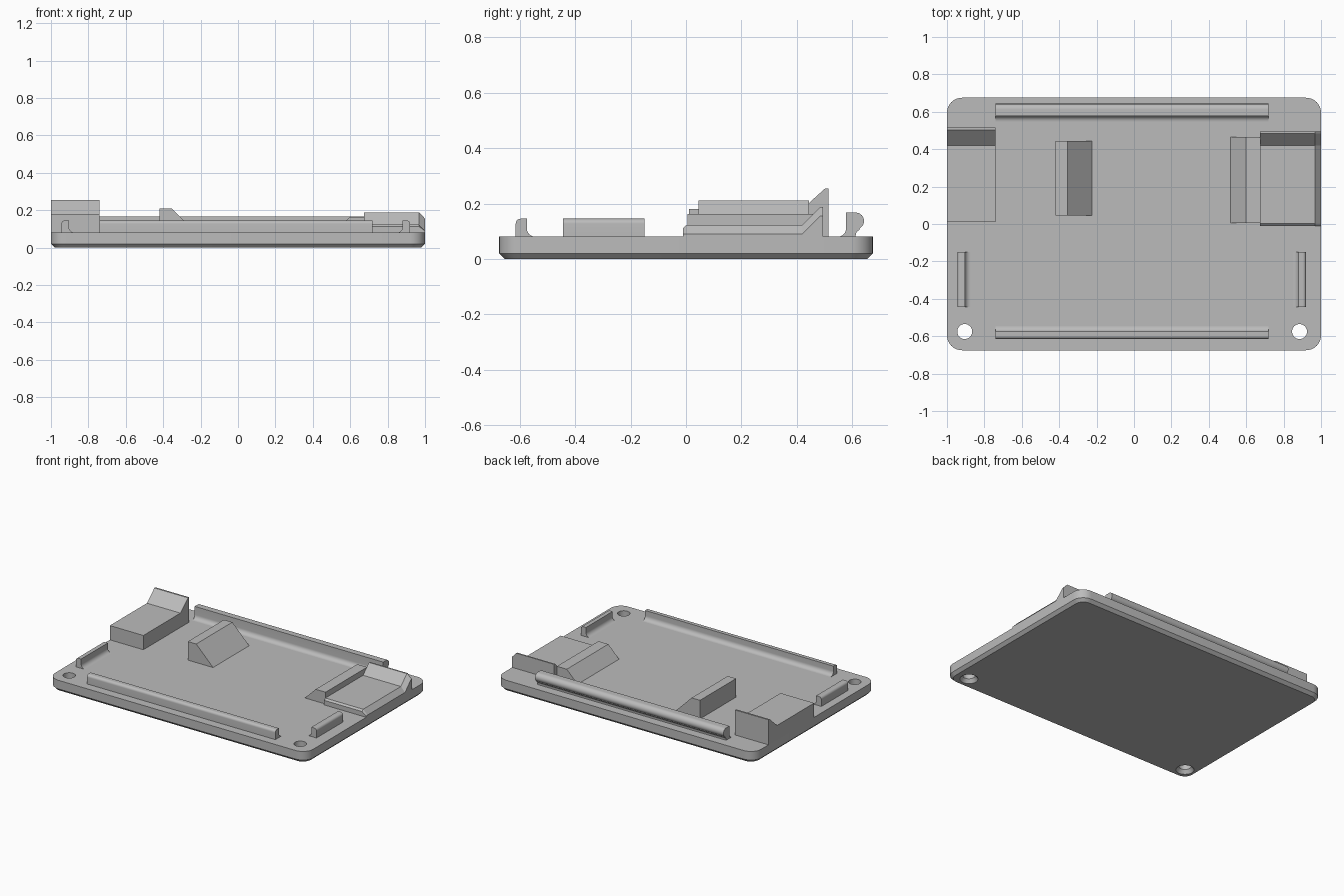
import bpy, bmesh
from math import sin, cos, pi, radians

if "Cube" in bpy.data.objects:
    bpy.data.objects.remove(bpy.data.objects["Cube"], do_unlink=True)

grey = bpy.data.materials.new("plain grey")
grey.use_nodes = True
colour = (0.5, 0.5, 0.5, 1)
grey.diffuse_color = colour
grey.node_tree.nodes["Principled BSDF"].inputs["Base Color"].default_value = colour

TOP = 0.08  # height of the base plate


def loft(name, rings, smooth=True):
    """Join matching closed rings with quads and cap both ends."""
    bm = bmesh.new()
    loops = [[bm.verts.new(p) for p in ring] for ring in rings]
    n = len(loops[0])
    for a, b in zip(loops, loops[1:]):
        for i in range(n):
            j = (i + 1) % n
            bm.faces.new((a[i], a[j], b[j], b[i]))
    bm.faces.new(loops[0])
    bm.faces.new(loops[-1])
    bmesh.ops.recalc_face_normals(bm, faces=bm.faces)
    mesh = bpy.data.meshes.new(name)
    bm.to_mesh(mesh)
    bm.free()
    mesh.materials.append(grey)
    obj = bpy.data.objects.new(name, mesh)
    bpy.context.collection.objects.link(obj)
    if smooth:
        shade(obj)
    return obj


def shade(obj):
    bpy.ops.object.select_all(action='DESELECT')
    obj.select_set(True)
    bpy.context.view_layer.objects.active = obj
    bpy.ops.object.shade_smooth_by_angle(angle=radians(30))


def prism(name, profile, axis, start, end, smooth=True):
    """Extrude a (side, height) profile along the x or y axis."""
    def place(t):
        return [(t, u, z) if axis == 'x' else (u, t, z) for u, z in profile]
    return loft(name, [place(start), place(end)], smooth)


def arc(cx, cz, r, a0, a1, steps=8):
    angles = [radians(a0 + (a1 - a0) * i / steps) for i in range(steps + 1)]
    return [(cx + r * cos(a), cz + r * sin(a)) for a in angles]


def rounded_rect(half_x, half_y, r, z):
    pts = []
    for sx, sy, a in ((1, 1, 0), (-1, 1, 90), (-1, -1, 180), (1, -1, 270)):
        pts += arc(sx * (half_x - r), sy * (half_y - r), r, a, a + 90)
    return [(x, y, z) for x, y in pts]


def circle(x, y, r, z):
    return [(px, py, z) for px, py in arc(x, y, r, 0, 352.5, 47)]


# Base plate with chamfered underside
plate = loft("base_plate", [rounded_rect(0.98, 0.655, 0.06, 0),
                            rounded_rect(1, 0.675, 0.08, 0.02),
                            rounded_rect(1, 0.675, 0.08, TOP)])

# Countersunk screw holes
for x in (-0.905, 0.885):
    cutter = loft("hole_cutter", [circle(x, -0.575, r, z) for r, z in
                                  ((0.065, -0.01), (0.04, 0.025), (0.04, 0.1))])
    cutter.hide_render = True
    mod = plate.modifiers.new("hole", 'BOOLEAN')
    mod.operation = 'DIFFERENCE'
    mod.object = cutter
    bpy.context.view_layer.objects.active = plate
    bpy.ops.object.modifier_apply(modifier=mod.name)
    bpy.data.objects.remove(cutter, do_unlink=True)
shade(plate)


# Low lips: rounded outer top edge, filleted inner foot
def lip(outer, inward, width=0.04, height=0.145):
    shape = [(0, TOP)] + arc(0.018, height - 0.018, 0.018, 180, 90)
    shape += [(width, height)] + arc(width + 0.03, TOP + 0.03, 0.03, 180, 270)
    return [(outer + inward * u, z) for u, z in shape]


prism("front_rail", lip(-0.615, 1), 'x', -0.74, 0.72)
prism("right_clip", lip(-0.944, 1), 'y', -0.445, -0.15)
prism("left_clip", lip(0.92, -1), 'y', -0.445, -0.15)

# Back rail with a rounded hook facing outwards
hook = arc(0.548, TOP + 0.03, 0.03, 270, 360)
hook += [(0.578, 0.167)] + arc(0.613, 0.137, 0.03, 90, -60, 16)
hook += arc(0.633, 0.085, 0.02, 110, 180, 5) + [(0.613, TOP)]
prism("back_rail", hook, 'x', -0.74, 0.72)

# Right support block with a raised back stop
prism("right_block", [(0.01, TOP), (0.01, 0.18), (0.42, 0.18), (0.503, 0.255),
                      (0.515, 0.255), (0.515, TOP)], 'x', -1, -0.74, False)

# Middle wedge
prism("middle_wedge", [(-0.42, TOP), (-0.42, 0.21), (-0.355, 0.21),
                       (-0.225, TOP)], 'y', 0.045, 0.445, False)

# Sloped shoulder beside the left block
prism("left_shoulder", [(0.515, TOP), (0.598, 0.163), (0.675, 0.163),
                        (0.675, TOP)], 'y', 0.005, 0.465, False)

# Left support block, dropping away along its outer edge
seat = [(-0.01, TOP), (-0.01, 0.112), (0.003, 0.123), (0.42, 0.123),
        (0.485, 0.188), (0.495, 0.188), (0.495, TOP)]
inner = [(0.675, y, z) for y, z in seat]
shoulder = [(0.968, y, z) for y, z in seat]
outer = [(1, y, z if z == TOP else max(z - 0.033, 0.09)) for y, z in seat]
loft("left_block", [inner, shoulder, outer], False)
